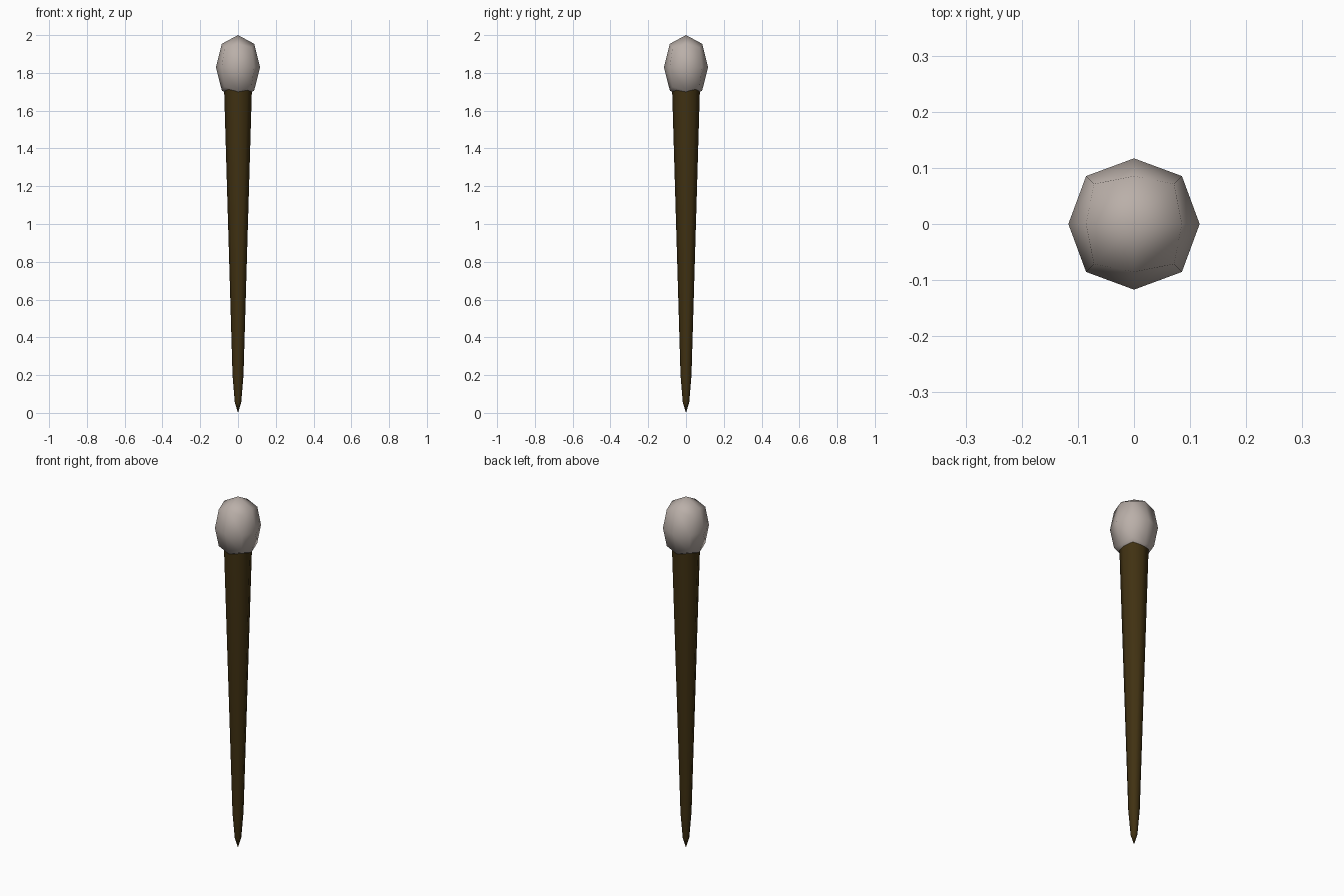
import bpy, bmesh, math
from mathutils import Vector

cube = bpy.data.objects.get("Cube")
if cube:
    bpy.data.objects.remove(cube, do_unlink=True)


def material(name, rgb):
    mat = bpy.data.materials.new(name)
    mat.use_nodes = True
    colour = (*rgb, 1)
    mat.diffuse_color = colour
    mat.node_tree.nodes["Principled BSDF"].inputs["Base Color"].default_value = colour
    return mat


def finish(bm, name, mat):
    """Turn a bmesh into a smooth-shaded object."""
    bmesh.ops.recalc_face_normals(bm, faces=bm.faces)
    mesh = bpy.data.meshes.new(name)
    bm.to_mesh(mesh)
    bm.free()
    mesh.materials.append(mat)
    obj = bpy.data.objects.new(name, mesh)
    bpy.context.collection.objects.link(obj)
    bpy.ops.object.select_all(action="DESELECT")
    obj.select_set(True)
    bpy.context.view_layer.objects.active = obj
    bpy.ops.object.shade_smooth_by_angle(angle=math.radians(65))


# Pale head: a once-divided cube rounded into an egg
bm = bmesh.new()
bmesh.ops.create_cube(bm, size=2)
bmesh.ops.subdivide_edges(bm, edges=bm.edges, cuts=1, use_grid_fill=True)
radius, half_height, centre = 0.117, 0.17, 1.83
pull = {1: 1.0, 2: 0.73, 3: 0.61}  # face centres, edge middles, corners
for v in bm.verts:
    kind = sum(abs(c) > 0.5 for c in v.co)
    x, y, z = v.co * pull[kind]
    v.co = Vector((x * radius, y * radius, centre + z * half_height))
finish(bm, "head", material("pale stone", (0.49, 0.43, 0.395)))

# Dark tapered shaft: eight-sided rings running down to a point
SIDES = 8
bm = bmesh.new()
rings = []
for z, r in [(0.055, 0.017), (0.2, 0.029), (1.76, 0.075)]:
    rings.append([bm.verts.new((r * math.cos(math.tau * i / SIDES),
                                r * math.sin(math.tau * i / SIDES), z))
                  for i in range(SIDES)])
tip = bm.verts.new((0, 0, 0))
for i in range(SIDES):
    j = (i + 1) % SIDES
    bm.faces.new((tip, rings[0][j], rings[0][i]))
    for low, high in zip(rings, rings[1:]):
        bm.faces.new((low[i], low[j], high[j], high[i]))
bm.faces.new(rings[-1])
finish(bm, "shaft", material("dark brown wood", (0.052, 0.031, 0.006)))
